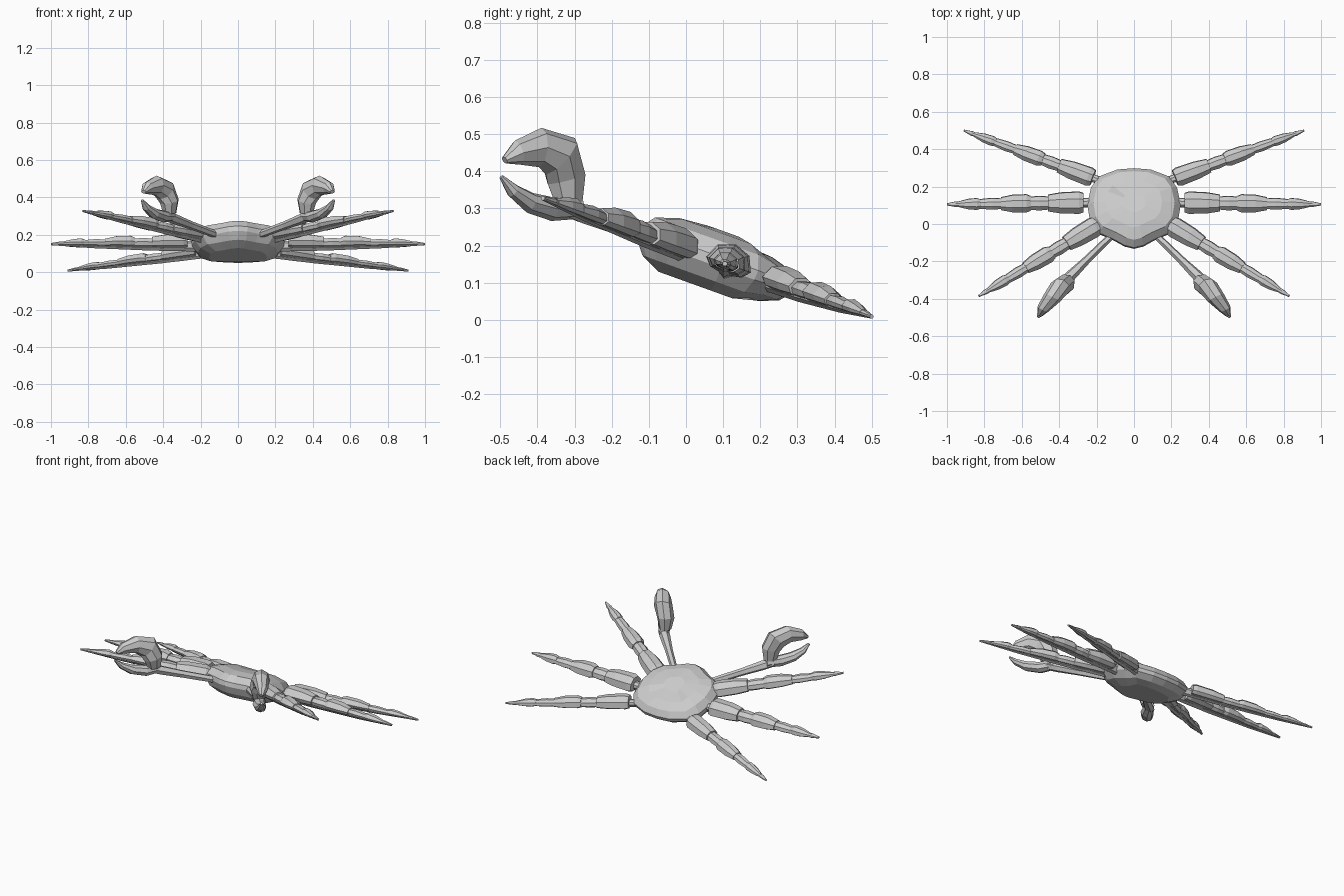
import bpy, bmesh
from math import sin, cos, tau
from mathutils import Vector

cube = bpy.data.objects.get("Cube")
if cube:
    bpy.data.objects.remove(cube)

SLOPE = 0.36                                  # the whole crab lies on a tilted plane
NORMAL = Vector((0, SLOPE, 1)).normalized()

shell = bpy.data.materials.new("shell_grey")
shell.use_nodes = True
shell.diffuse_color = (0.6, 0.6, 0.6, 1)
shell.node_tree.nodes["Principled BSDF"].inputs["Base Color"].default_value = (0.6, 0.6, 0.6, 1)


def on_plane(x, y, h=0.0):
    return Vector((x, y, 0.19 - SLOPE * y)) + NORMAL * h


def loft(name, rings, mirror=True):
    """Skin a list of equal-sized point rings and cap both ends."""
    bm = bmesh.new()
    loops = [[bm.verts.new(p) for p in ring] for ring in rings]
    n = len(loops[0])
    for a, b in zip(loops, loops[1:]):
        for i in range(n):
            j = (i + 1) % n
            bm.faces.new((a[i], a[j], b[j], b[i]))
    bm.faces.new(loops[0])
    bm.faces.new(loops[-1])
    bmesh.ops.recalc_face_normals(bm, faces=bm.faces)
    mesh = bpy.data.meshes.new(name)
    bm.to_mesh(mesh)
    bm.free()
    mesh.materials.append(shell)
    obj = bpy.data.objects.new(name, mesh)
    bpy.context.collection.objects.link(obj)
    if mirror:
        obj.modifiers.new("Mirror", 'MIRROR')
    return obj


def oval(center, side, up, width, top, bottom, n=8):
    """Ring with different heights above and below its centre."""
    ring = []
    for i in range(n):
        s, c = sin(tau * i / n), cos(tau * i / n)
        ring.append(center + side * (width * c) + up * (s * (top if s > 0 else bottom)))
    return ring


def straight(name, start, end, profile, scale=1.0, n=8):
    """Limb piece; profile rows are (t, half width, top, bottom)."""
    side = (end - start).cross(NORMAL).normalized()
    loft(name, [oval(start.lerp(end, t), side, NORMAL, w * scale, a * scale, b * scale, n)
                for t, w, a, b in profile])


def curved(name, side, spine):
    """Claw piece; spine rows are (x, y, z, half width, half height)."""
    pts = [Vector(row[:3]) for row in spine]
    rings = []
    for i, row in enumerate(spine):
        along = pts[min(i + 1, len(pts) - 1)] - pts[max(i - 1, 0)]
        up = side.cross(along).normalized()
        rings.append(oval(pts[i], side, up, row[3], row[4], row[4]))
    loft(name, rings)


# Carapace: one plan outline, scaled through several heights
half = [(0.09, 0.288), (0.19, 0.25), (0.23, 0.19), (0.25, 0.1),
        (0.235, 0.01), (0.19, -0.05), (0.11, -0.085), (0.05, -0.118)]
outline = [(0, 0.295)] + half + [(0, -0.13)] + [(-x, y) for x, y in reversed(half)]
levels = [(0.62, -0.082), (0.86, -0.055), (0.99, -0.015), (1, 0.012),
          (0.87, 0.052), (0.6, 0.073), (0.25, 0.08)]
loft("carapace", [[on_plane(x * s, 0.09 + (y - 0.09) * s, h * (0.8 if y > 0.2 else 1))
                   for x, y in outline] for s, h in levels], mirror=False)

# Walking legs: a thin rod carrying arched shell plates
legs = {
    "front_leg": ((0.17, 0.01), (0.83, -0.385), 0.92),
    "middle_leg": ((0.24, 0.115), (1.0, 0.105), 1.0),
    "back_leg": ((0.19, 0.235), (0.91, 0.5), 0.85),
}
parts = {
    "rod": [(-0.06, 0.026, 0.02, 0.04), (0.3, 0.025, 0.02, 0.036),
            (0.7, 0.018, 0.014, 0.024), (1, 0.007, 0.005, 0.008)],
    "upper_shell": [(0.04, 0.055, 0.05, 0.025), (0.07, 0.064, 0.058, 0.03),
                    (0.2, 0.06, 0.055, 0.03), (0.29, 0.048, 0.042, 0.026)],
    "upper_joint": [(0.27, 0.036, 0.03, 0.025), (0.35, 0.042, 0.036, 0.025),
                    (0.43, 0.036, 0.03, 0.022)],
    "middle_shell": [(0.41, 0.042, 0.038, 0.022), (0.44, 0.052, 0.048, 0.025),
                     (0.54, 0.05, 0.045, 0.022), (0.62, 0.037, 0.03, 0.02)],
    "lower_joint": [(0.6, 0.029, 0.024, 0.018), (0.68, 0.034, 0.028, 0.018),
                    (0.78, 0.027, 0.02, 0.016)],
    "lower_shell": [(0.76, 0.026, 0.025, 0.014), (0.79, 0.034, 0.032, 0.016),
                    (0.85, 0.03, 0.026, 0.015), (0.92, 0.016, 0.012, 0.01)],
    "toe": [(0.9, 0.014, 0.011, 0.01), (0.94, 0.016, 0.012, 0.01), (1, 0.006, 0.004, 0.006)],
}
for leg, (start, end, scale) in legs.items():
    for part, profile in parts.items():
        straight(leg + "_" + part, on_plane(*start), on_plane(*end), profile, scale)

# Claw arms
straight("claw_arm", on_plane(0.09, -0.03, -0.01), on_plane(0.385, -0.32, -0.005),
         [(0, 0.018, 0.02, 0.02), (0.55, 0.022, 0.022, 0.022),
          (0.85, 0.03, 0.028, 0.026), (1, 0.03, 0.026, 0.024)], n=6)

# Pincers: a large hooked upper finger over a slim lower one
across = Vector((0.89, 0.46, 0))
curved("upper_pincer", across, [
    (0.365, -0.315, 0.315, 0.035, 0.04), (0.367, -0.322, 0.38, 0.05, 0.058),
    (0.395, -0.338, 0.44, 0.054, 0.066), (0.437, -0.393, 0.464, 0.047, 0.053),
    (0.485, -0.452, 0.45, 0.033, 0.034), (0.505, -0.488, 0.43, 0.014, 0.01)])
curved("lower_pincer", across, [
    (0.355, -0.285, 0.3, 0.028, 0.028), (0.4, -0.36, 0.298, 0.038, 0.032),
    (0.45, -0.42, 0.315, 0.034, 0.028), (0.49, -0.465, 0.347, 0.024, 0.019),
    (0.512, -0.497, 0.385, 0.008, 0.006)])
